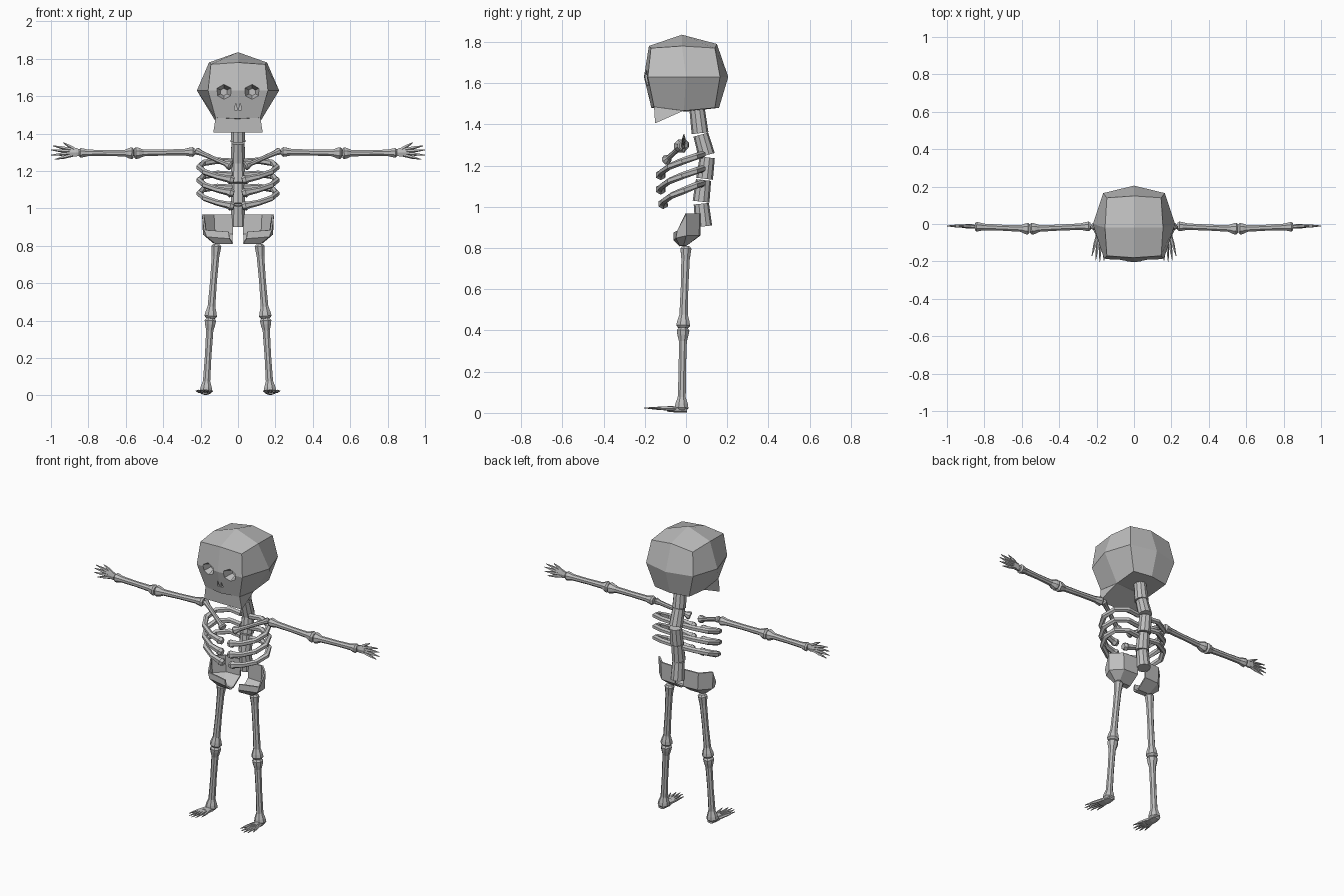
import bpy, bmesh, math
from mathutils import Vector, Matrix

if "Cube" in bpy.data.objects:
    bpy.data.objects.remove(bpy.data.objects["Cube"])

bone_grey = bpy.data.materials.new("bone grey")
bone_grey.diffuse_color = (0.52, 0.52, 0.52, 1)
bone_grey.use_nodes = True
bone_grey.node_tree.nodes["Principled BSDF"].inputs["Base Color"].default_value = bone_grey.diffuse_color


def finish(bm, name, mirror=False):
    bmesh.ops.recalc_face_normals(bm, faces=bm.faces)
    me = bpy.data.meshes.new(name)
    bm.to_mesh(me)
    bm.free()
    me.materials.append(bone_grey)
    ob = bpy.data.objects.new(name, me)
    bpy.context.collection.objects.link(ob)
    if mirror:
        ob.modifiers.new("mirror", 'MIRROR').use_mirror_merge = False
    return ob


def add_tube(bm, pts, radii, sides=6, ref=(0, 0, 1), flat=1.0):
    """Capped tube through pts; flat squashes it along the ref direction."""
    pts = [Vector(p) for p in pts]
    rings = []
    for i, p in enumerate(pts):
        d = (pts[min(i + 1, len(pts) - 1)] - pts[max(i - 1, 0)]).normalized()
        u = Vector(ref)
        u = (u - d * u.dot(d)).normalized()
        v = d.cross(u)
        ring = []
        for k in range(sides):
            a = math.tau * (k + 0.5) / sides
            ring.append(bm.verts.new(p + radii[i] * (u * math.sin(a) * flat + v * math.cos(a))))
        rings.append(ring)
    for r0, r1 in zip(rings, rings[1:]):
        for k in range(sides):
            n = (k + 1) % sides
            bm.faces.new((r0[k], r0[n], r1[n], r1[k]))
    bm.faces.new(rings[0])
    bm.faces.new(rings[-1])


def long_bone(name, a, b, shaft, k0, k1, ref):
    """Shaft with a knob on each end."""
    a, b = Vector(a), Vector(b)
    ts = (0, 0.03, 0.08, 0.16, 0.5, 0.84, 0.92, 0.97, 1)
    rs = (k0 * .7, k0, k0 * .9, shaft, shaft * .9, shaft, k1 * .9, k1, k1 * .7)
    bm = bmesh.new()
    add_tube(bm, [a.lerp(b, t) for t in ts], rs, 8, ref)
    return finish(bm, name, True)


# Skull: a cube cut once per edge, each grid point moved to its place
SKULL = {
    (0, 0, 1): (0, -.02, 1.835), (1, 0, 1): (.155, -.02, 1.78),
    (0, 1, 1): (0, .15, 1.79), (1, 1, 1): (.145, .14, 1.77),
    (0, -1, 1): (0, -.18, 1.78), (1, -1, 1): (.145, -.17, 1.77),
    (1, 0, 0): (.22, 0, 1.63), (0, 1, 0): (0, .205, 1.63),
    (1, 1, 0): (.165, .165, 1.63), (0, -1, 0): (0, -.204, 1.63),
    (1, -1, 0): (.16, -.185, 1.63), (0, 0, -1): (0, 0, 1.462),
    (1, 0, -1): (.12, -.01, 1.466), (0, 1, -1): (0, .16, 1.48),
    (1, 1, -1): (.12, .14, 1.48), (0, -1, -1): (0, -.168, 1.48),
    (1, -1, -1): (.12, -.155, 1.485),
}
bm = bmesh.new()
bmesh.ops.create_cube(bm, size=2)
bmesh.ops.subdivide_edges(bm, edges=bm.edges[:], cuts=1, use_grid_fill=True)
for v in bm.verts:
    i, j, k = (round(c) for c in v.co)
    x, y, z = SKULL[(abs(i), j, k)]
    v.co = (x * i, y, z)
skull = finish(bm, "skull")

# Eye sockets and nose slits cut into the face
bm = bmesh.new()
for s in (-1, 1):
    bmesh.ops.create_cone(
        bm, cap_ends=True, segments=6, radius1=.066, radius2=.02, depth=.11,
        matrix=Matrix.Translation((s * .076, -.195, 1.622)) @ Matrix.Rotation(-math.pi / 2, 4, 'X'))
    bmesh.ops.create_cone(
        bm, cap_ends=True, segments=3, radius1=.024, radius2=.024, depth=.1,
        matrix=Matrix.Translation((s * .012, -.2, 1.538)) @ Matrix.Diagonal((.4, 1, 1, 1))
        @ Matrix.Rotation(math.pi / 2, 4, 'X'))
cutter = finish(bm, "face_cutter")
cutter.hide_render = True
cutter.hide_viewport = True
cut = skull.modifiers.new("face openings", 'BOOLEAN')
cut.operation = 'DIFFERENCE'
cut.object = cutter

# Jaw wedge under the face
bm = bmesh.new()
left, right = [[bm.verts.new((s * x, y, z)) for x, y, z in
                ((.12, -.155, 1.485), (.132, -.15, 1.405), (.12, -.012, 1.466))] for s in (-1, 1)]
bm.faces.new(left)
bm.faces.new(right)
for k in range(3):
    n = (k + 1) % 3
    bm.faces.new((left[k], left[n], right[n], right[k]))
finish(bm, "jaw")

# Neck and spine: five slightly tapered blocks following the S curve
bm = bmesh.new()
for (y0, z0), (y1, z1) in (((.052, 1.49), (.068, 1.357)), ((.072, 1.35), (.1, 1.25)),
                           ((.103, 1.24), (.09, 1.136)), ((.085, 1.13), (.073, 1.025)),
                           ((.074, 1.015), (.086, .905))):
    add_tube(bm, [(0, y0, z0), (0, y1, z1)], (.037, .041), 10, (0, 1, 0))
finish(bm, "spine")

# Three pairs of ribs with knobs at the front ends
RIB = ((.03, .075, 1.25), (.11, .08, 1.255), (.185, .045, 1.243), (.207, -.02, 1.22),
       (.18, -.08, 1.195), (.11, -.115, 1.17), (.055, -.122, 1.158), (.04, -.123, 1.154),
       (.022, -.124, 1.15))
for n in range(3):
    bm = bmesh.new()
    pts = [(x, y + (.012 if n == 2 and y < 0 else 0), z - .07 * n) for x, y, z in RIB]
    add_tube(bm, pts, (.017, .017, .017, .017, .016, .016, .019, .026, .018), 6)
    finish(bm, f"rib_{n + 1}", True)

# Collar bones, arms and legs
long_bone("collar_bone", (.225, -.008, 1.308), (.035, -.098, 1.225), .014, .02, .025, (0, 0, 1))
long_bone("upper_arm", (.232, -.012, 1.302), (.556, -.026, 1.295), .019, .028, .034, (0, 0, 1))
long_bone("forearm", (.558, -.026, 1.295), (.85, -.014, 1.297), .019, .034, .028, (0, 0, 1))
long_bone("thigh", (.115, 0, .808), (.147, -.014, .412), .022, .029, .036, (0, 1, 0))
long_bone("shin", (.147, -.014, .412), (.172, -.022, .012), .021, .033, .036, (0, 1, 0))

# Hands: flat palm, thumb and four pointed fingers
bm = bmesh.new()
add_tube(bm, [(.845, -.014, 1.297), (.865, -.013, 1.3), (.9, -.012, 1.3)], (.018, .026, .024),
         6, (0, 1, 0), .45)
for x, z, bx, bz in ((.935, 1.352, .87, 1.315), (.99, 1.335, .885, 1.314), (1.0, 1.312, .89, 1.305),
                     (1.0, 1.285, .89, 1.295), (.98, 1.262, .88, 1.286)):
    a, b = Vector((bx, -.012, bz)), Vector((x, -.01, z))
    add_tube(bm, [a, a.lerp(b, .5), b], (.009, .009, .002), 5, (0, 1, 0))
finish(bm, "hand", True)

# Feet: flat sole and pointed toes
bm = bmesh.new()
add_tube(bm, [(.172, .005, .014), (.173, -.04, .016), (.176, -.09, .02)], (.022, .03, .028),
         6, (0, 0, 1), .5)
for x, bx, y in ((.135, .158, -.17), (.16, .167, -.195), (.183, .176, -.203),
                 (.205, .185, -.195), (.225, .192, -.17)):
    a, b = Vector((bx, -.05, .02)), Vector((x, y, .024))
    add_tube(bm, [a, a.lerp(b, .5), b], (.01, .009, .002), 5)
finish(bm, "foot", True)

# Pelvis halves: open bowl lofted from the back, round the side, to the front
COLUMNS = (
    ((.028, .065, .968), (.028, .065, .862), (.03, .0, .815)),
    ((.13, .06, .968), (.125, .06, .862), (.11, .0, .815)),
    ((.188, .0, .968), (.183, .0, .862), (.13, -.012, .818)),
    ((.178, -.04, .885), (.165, -.045, .85), (.12, -.03, .815)),
    ((.05, -.056, .875), (.045, -.056, .84), (.028, -.03, .813)),
)
bm = bmesh.new()
cols = [[bm.verts.new(p) for p in c] for c in COLUMNS]
for c0, c1 in zip(cols, cols[1:]):
    for k in range(2):
        bm.faces.new((c0[k], c1[k], c1[k + 1], c0[k + 1]))
bm.faces.new([c[2] for c in cols])
pelvis = finish(bm, "pelvis", True)
thick = pelvis.modifiers.new("thickness", 'SOLIDIFY')
thick.thickness = .01
thick.offset = 0
